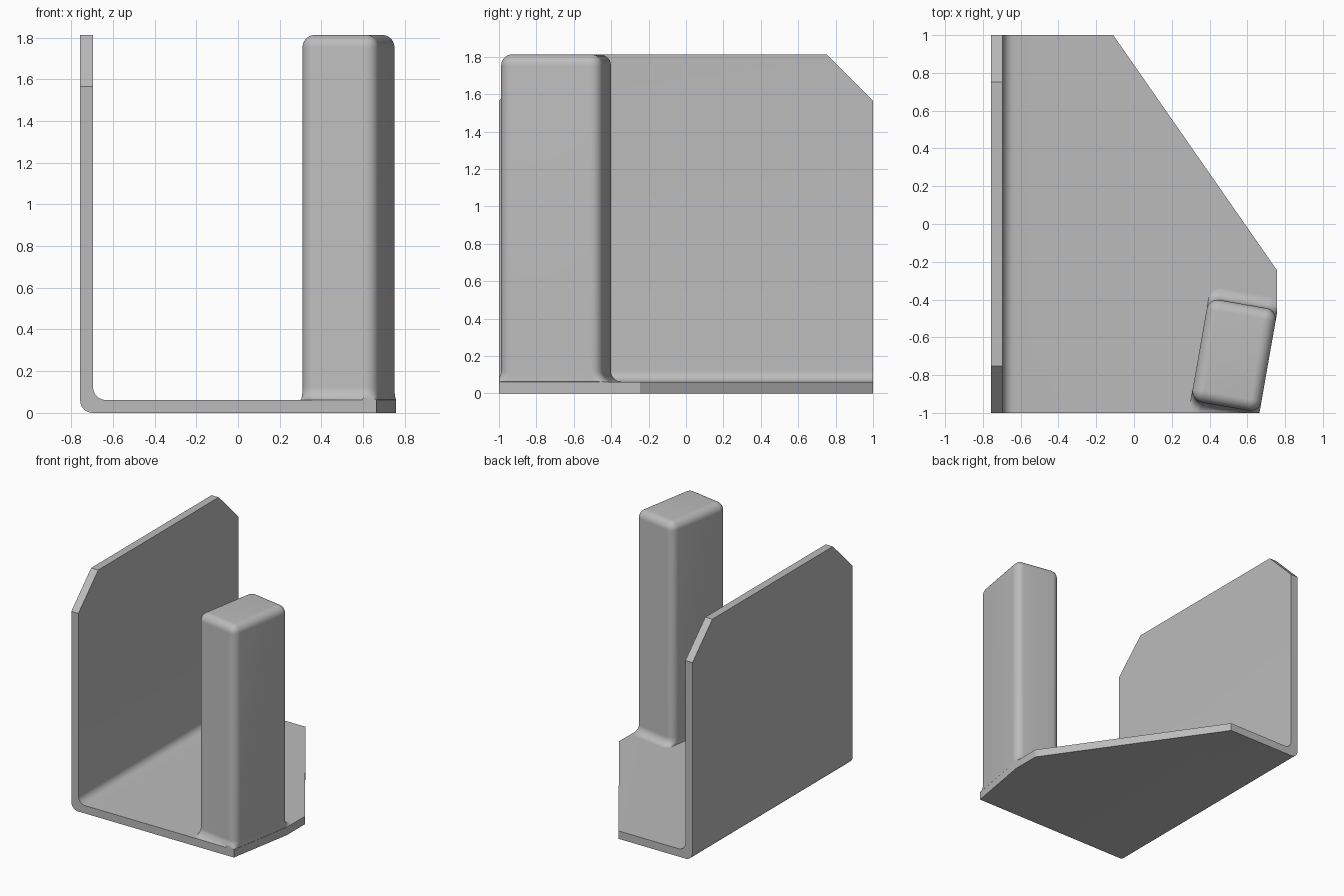
import bpy, bmesh, math
from mathutils import Vector, Matrix

cube = bpy.data.objects.get("Cube")
if cube:
    bpy.data.objects.remove(cube, do_unlink=True)

grey = bpy.data.materials.new("plain grey")
grey.use_nodes = True
colour = (0.5, 0.5, 0.5, 1)
grey.diffuse_color = colour
grey.node_tree.nodes["Principled BSDF"].inputs["Base Color"].default_value = colour

LEFT, RIGHT, TOP, T, R = -0.757, 0.757, 1.813, 0.062, 0.06
STEPS = 8


def finish(bm, name):
    bmesh.ops.remove_doubles(bm, verts=bm.verts, dist=1e-5)
    bmesh.ops.recalc_face_normals(bm, faces=bm.faces)
    mesh = bpy.data.meshes.new(name)
    bm.to_mesh(mesh)
    bm.free()
    mesh.materials.append(grey)
    obj = bpy.data.objects.new(name, mesh)
    bpy.context.collection.objects.link(obj)
    bpy.ops.object.select_all(action='DESELECT')
    obj.select_set(True)
    bpy.context.view_layer.objects.active = obj
    bpy.ops.object.shade_smooth_by_angle(angle=math.radians(30))
    return obj


def arc(cx, cy, r, start, end):
    angles = [math.radians(start + (end - start) * i / STEPS) for i in range(STEPS + 1)]
    return [(cx + r * math.cos(a), cy + r * math.sin(a)) for a in angles]


def trim(bm, point, normal):
    cut = bmesh.ops.bisect_plane(bm, geom=bm.verts[:] + bm.edges[:] + bm.faces[:],
                                 plane_co=point, plane_no=normal, clear_outer=True)
    edges = [e for e in cut["geom_cut"] if isinstance(e, bmesh.types.BMEdge)]
    bmesh.ops.edgeloop_fill(bm, edges=edges)


# Post placement, turned slightly about the vertical
turn = math.radians(-10)
place = Matrix.Translation((0.53, -0.695, 0)) @ Matrix.Rotation(turn, 4, 'Z')
HW, HL = 0.185, 0.275

# Wall and base: one bent plate with rounded bend
profile = [(LEFT, TOP)] + arc(LEFT + R, R, R, 180, 270) + [(RIGHT, 0), (RIGHT, T)]
profile += arc(LEFT + T + R, T + R, R, 270, 180) + [(LEFT + T, TOP)]
bm = bmesh.new()
face = bm.faces.new([bm.verts.new((x, -1, z)) for x, z in profile])
side = bmesh.ops.extrude_face_region(bm, geom=[face])
bmesh.ops.translate(bm, vec=(0, 2, 0),
                    verts=[v for v in side["geom"] if isinstance(v, bmesh.types.BMVert)])
# Clipped wall corners
for s in (-1, 1):
    trim(bm, (0, s, 1.565), (0, s, 1))
# Slanted back corner, and the edge flush with the post
trim(bm, (RIGHT, -0.245, 0), (1.245, 0.867, 0))
trim(bm, place @ Vector((HW, 0, 0)), place.to_3x3() @ Vector((1, 0, 0)))
finish(bm, "wall_and_base")

# Post: rounded section, flared at the foot, rounded at the top
rings = []
for i in range(STEPS + 1):
    a = math.pi / 2 * i / STEPS
    rings.append((T + R * (1 - math.cos(a)), R * (1 - math.sin(a)), 0))
for i in range(STEPS + 1):
    a = math.pi / 2 * i / STEPS
    rings.append((TOP - R + R * math.sin(a), 0, R * (1 - math.cos(a))))

bm = bmesh.new()
loops = []
for z, flare, inset in rings:
    loop = []
    for q, (sx, sy) in enumerate([(1, 1), (-1, 1), (-1, -1), (1, -1)]):
        for x, y in arc(sx * (HW - R), sy * (HL - R), max(R - inset, 0.0005),
                        90 * q, 90 * q + 90):
            p = place @ Vector((x, y + sy * flare, z))
            p.x, p.y = min(p.x, RIGHT), max(p.y, -1)
            loop.append(bm.verts.new(p))
    loops.append(loop)
for low, high in zip(loops, loops[1:]):
    for i in range(len(low)):
        j = (i + 1) % len(low)
        bm.faces.new((low[i], low[j], high[j], high[i]))
bm.faces.new(loops[0])
bm.faces.new(loops[-1])
finish(bm, "post")
